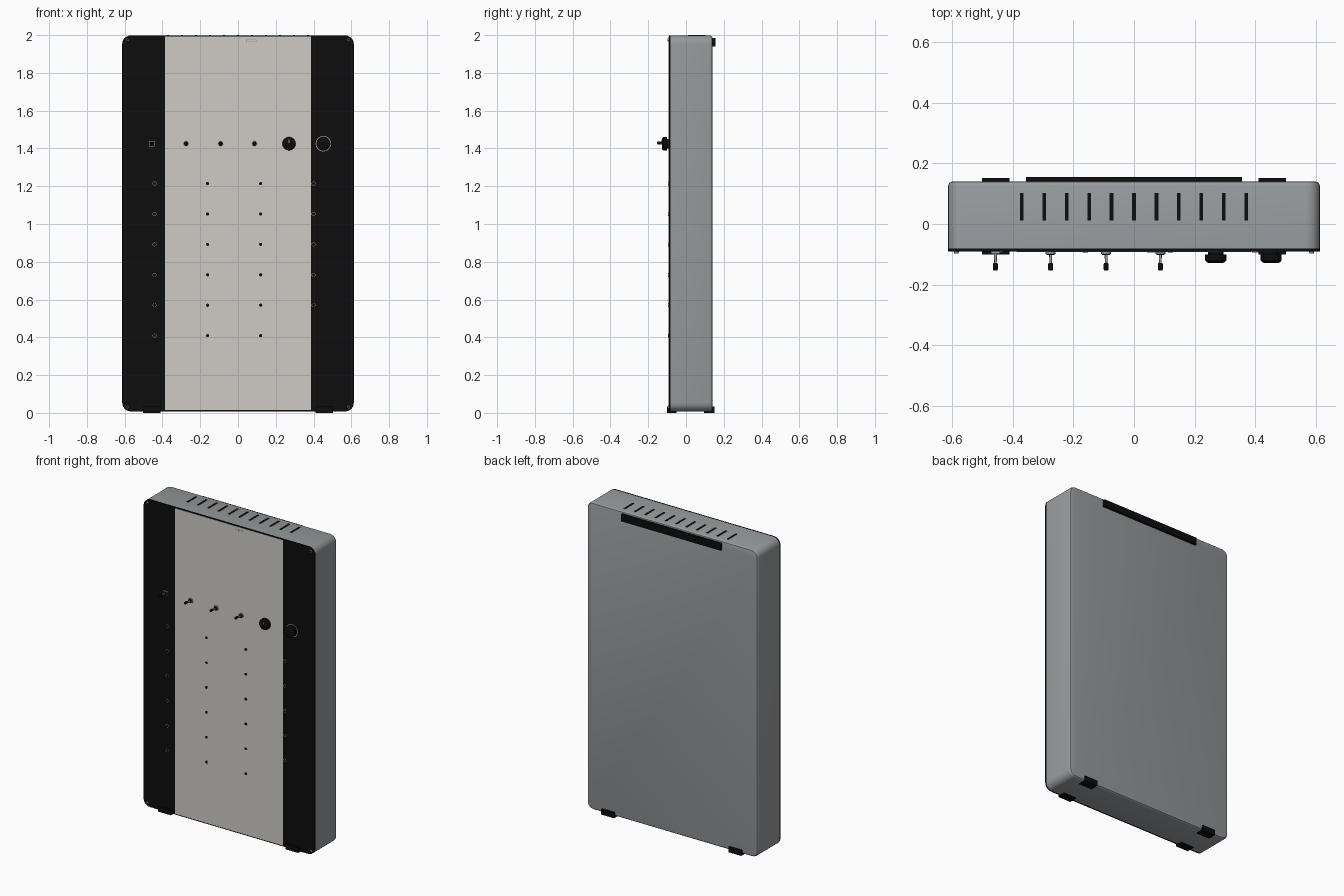
import bpy, bmesh
from math import pi, sin, cos, radians

old = bpy.data.objects.get("Cube")
if old:
    bpy.data.objects.remove(old, do_unlink=True)


def material(name, rgb):
    m = bpy.data.materials.new(name)
    m.use_nodes = True
    m.diffuse_color = (*rgb, 1)
    m.node_tree.nodes["Principled BSDF"].inputs["Base Color"].default_value = (*rgb, 1)
    return m


CASE = material("case grey", (0.31, 0.33, 0.34))
PANEL = material("panel light grey", (0.62, 0.60, 0.56))
BLACK = material("black", (0.004, 0.004, 0.004))
METAL = material("metal grey", (0.35, 0.35, 0.35))


def finish(name, bm, mat, smooth=True):
    bmesh.ops.recalc_face_normals(bm, faces=bm.faces)
    mesh = bpy.data.meshes.new(name)
    bm.to_mesh(mesh)
    bm.free()
    mesh.materials.append(mat)
    ob = bpy.data.objects.new(name, mesh)
    bpy.context.collection.objects.link(ob)
    if smooth:
        bpy.ops.object.select_all(action='DESELECT')
        ob.select_set(True)
        bpy.context.view_layer.objects.active = ob
        bpy.ops.object.shade_smooth_by_angle(angle=radians(35))
    return ob


def box(name, x, y, z, mat):
    """Box between (low, high) pairs on each axis."""
    bm = bmesh.new()
    bmesh.ops.create_cube(bm, size=1)
    for v in bm.verts:
        v.co = [lo + (c + 0.5) * (hi - lo) for c, (lo, hi) in zip(v.co, (x, y, z))]
    return finish(name, bm, mat, False)


def loft(name, rings, mat):
    """Skin a list of point rings and cap both ends."""
    bm = bmesh.new()
    loops = [[bm.verts.new(p) for p in ring] for ring in rings]
    n = len(loops[0])
    for a, b in zip(loops, loops[1:]):
        for i in range(n):
            j = (i + 1) % n
            bm.faces.new((a[i], a[j], b[j], b[i]))
    bm.faces.new(loops[0])
    bm.faces.new(loops[-1])
    return finish(name, bm, mat)


def rounded_ring(y, inset, half_w=0.613, z0=0.008, z1=1.998, radius=0.045, steps=6):
    """Rounded rectangle standing in the xz plane."""
    r, mid, half_h = radius - inset, (z0 + z1) / 2, (z1 - z0) / 2
    points = []
    for q, (sx, sz) in enumerate(((1, 1), (-1, 1), (-1, -1), (1, -1))):
        for k in range(steps + 1):
            a = (q + k / steps) * pi / 2
            points.append((sx * (half_w - radius) + r * cos(a), y,
                           mid + sz * (half_h - radius) + r * sin(a)))
    return points


def turned(name, x, z, profile, mat, sides=24):
    """Round part on a front-to-back axis from (y, radius) pairs."""
    return loft(name, [[(x + r * cos(2 * pi * i / sides), y, z + r * sin(2 * pi * i / sides))
                        for i in range(sides)] for y, r in profile], mat)


def ring(name, x, z, outer, inner, y0, y1, mat, sides=32):
    """Flat washer facing the front."""
    bm = bmesh.new()
    loops = [[bm.verts.new((x + r * cos(2 * pi * i / sides), y, z + r * sin(2 * pi * i / sides)))
              for i in range(sides)]
             for y, r in ((y0, outer), (y0, inner), (y1, inner), (y1, outer))]
    for a, b in zip(loops, loops[1:] + loops[:1]):
        for i in range(sides):
            j = (i + 1) % sides
            bm.faces.new((a[i], a[j], b[j], b[i]))
    return finish(name, bm, mat)


# Case with softened back edge, and the front plate
loft("case", [rounded_ring(-0.081, 0), rounded_ring(0.127, 0), rounded_ring(0.133, 0.002),
              rounded_ring(0.138, 0.006), rounded_ring(0.140, 0.013)], CASE)
loft("front_plate", [rounded_ring(-0.081, 0), rounded_ring(-0.091, 0)], BLACK)
box("centre_panel", (-0.387, 0.386), (-0.0925, -0.09), (0.014, 1.993), PANEL)

# Small marking frame at the top of the panel
box("marking_plate", (0.043, 0.098), (-0.0932, -0.092), (1.964, 1.976), METAL)
box("marking_inner", (0.047, 0.094), (-0.0937, -0.093), (1.967, 1.973), PANEL)

# Vent slots along the top
for i in range(11):
    x = (i - 5) * 0.074
    box(f"vent_slot_{i + 1}", (x - 0.006, x + 0.006), (0.011, 0.102), (1.99, 2.0), BLACK)

# Back bar
box("back_bar", (-0.357, 0.357), (0.135, 0.155), (1.94, 1.985), BLACK)

# Corner feet wrapping the lower front and back edges
for side, sx in (("right", -1), ("left", 1)):
    xs = sorted((sx * 0.41, sx * 0.502))
    for end, y_wall, y_sole in (("front", (-0.101, -0.088), (-0.101, -0.05)),
                                ("back", (0.137, 0.151), (0.095, 0.151))):
        box(f"{end}_{side}_foot_wall", xs, y_wall, (0.0, 0.035), BLACK)
        box(f"{end}_{side}_foot_sole", xs, y_sole, (0.0, 0.012), BLACK)

    # Corner screws
    for level, z in (("lower", 0.03), ("upper", 1.975)):
        turned(f"{level}_{side}_screw", sx * 0.586, z, [(-0.09, 0.009), (-0.097, 0.007)], METAL, 16)
        turned(f"{level}_{side}_screw_socket", sx * 0.586, z,
               [(-0.096, 0.0055), (-0.0975, 0.0055)], BLACK, 6)

# Toggle switches
ROW = 1.425
for i, x in enumerate((-0.457, -0.275, -0.092, 0.087)):
    if i == 0:
        box("switch_base_1", (x - 0.015, x + 0.015), (-0.098, -0.09),
            (ROW - 0.015, ROW + 0.015), METAL)
        box("switch_face_1", (x - 0.012, x + 0.012), (-0.0995, -0.097),
            (ROW - 0.012, ROW + 0.012), BLACK)
    else:
        turned(f"switch_washer_{i + 1}", x, ROW, [(-0.09, 0.0165), (-0.0985, 0.0165)], METAL)
        turned(f"switch_nut_{i + 1}", x, ROW, [(-0.098, 0.013), (-0.102, 0.013)], BLACK, 6)
    turned(f"switch_stem_{i + 1}", x, ROW, [(-0.095, 0.005), (-0.132, 0.004)], METAL, 12)
    turned(f"switch_tip_{i + 1}", x, ROW + 0.004,
           [(-0.129, 0.006), (-0.132, 0.008), (-0.150, 0.008), (-0.153, 0.006)], BLACK, 12)

# Rotary knobs
KNOB = [(-0.09, 0.026), (-0.100, 0.026), (-0.101, 0.035), (-0.120, 0.035),
        (-0.127, 0.028), (-0.128, 0.025)]
for i, x in enumerate((0.27, 0.452)):
    turned(f"knob_{i + 1}", x, ROW, KNOB, BLACK, 32)
box("knob_pointer", (0.2685, 0.2715), (-0.1288, -0.1275), (ROW + 0.004, ROW + 0.022), METAL)
ring("knob_dial_ring", 0.452, ROW, 0.041, 0.037, -0.0925, -0.09, METAL)

# Sockets in four columns
for c, (x, count) in enumerate(((-0.442, 6), (-0.161, 6), (0.12, 6), (0.4, 5))):
    for r in range(count):
        z = 1.214 - r * 0.161
        on_black = abs(x) > 0.387
        turned(f"socket_{c + 1}_{r + 1}", x, z, [(-0.09, 0.0085), (-0.0945, 0.0085)], BLACK, 16)
        if on_black:
            ring(f"socket_rim_{c + 1}_{r + 1}", x, z, 0.0105, 0.008, -0.094, -0.09, METAL, 16)
